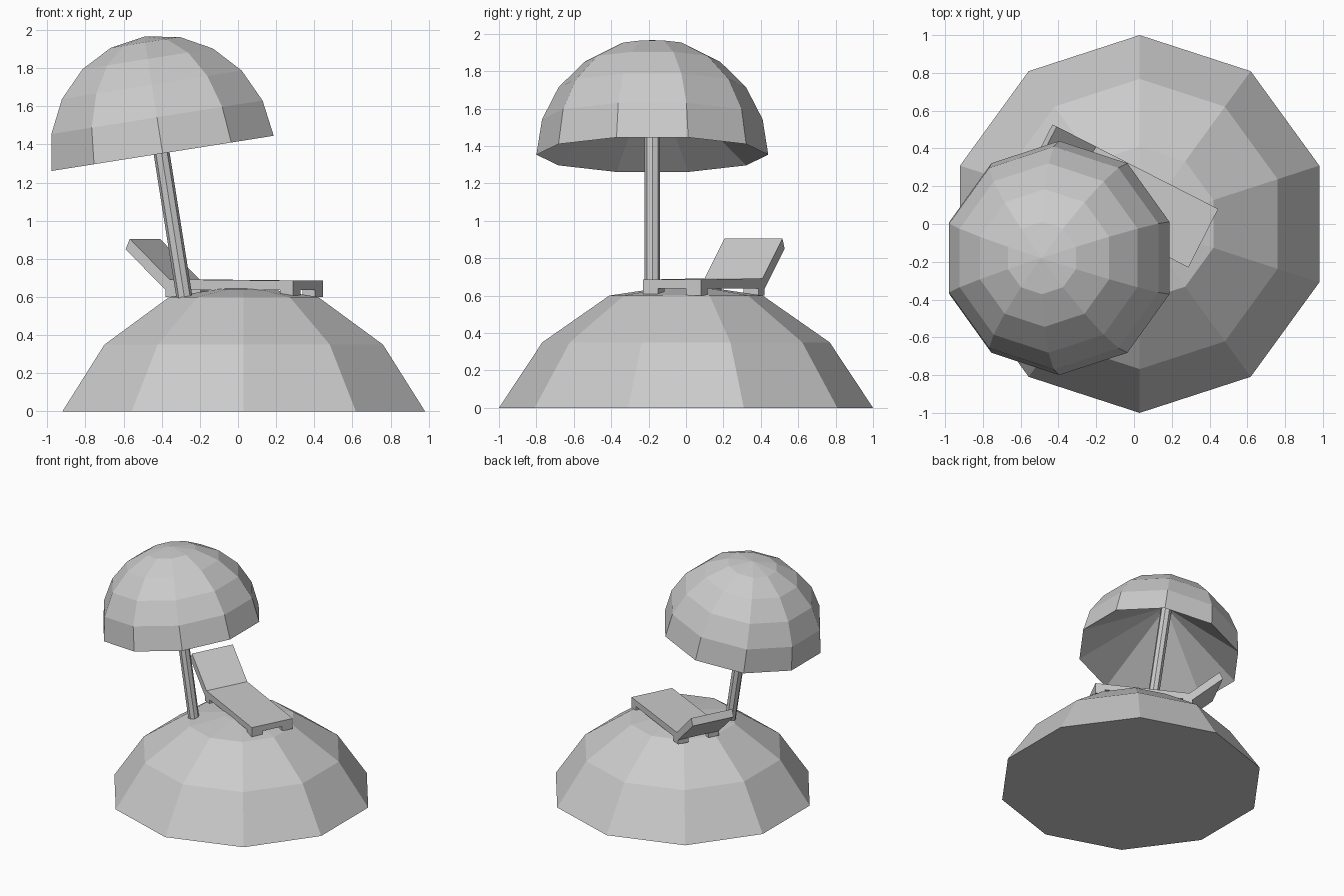
import bpy, math
from mathutils import Matrix, Vector

if "Cube" in bpy.data.objects:
    bpy.data.objects.remove(bpy.data.objects["Cube"])

mat = bpy.data.materials.new("plain_grey")
mat.diffuse_color = (0.6, 0.6, 0.6, 1)
mat.use_nodes = True
mat.node_tree.nodes["Principled BSDF"].inputs["Base Color"].default_value = mat.diffuse_color


def make(name, verts, faces, matrix=Matrix()):
    me = bpy.data.meshes.new(name)
    me.from_pydata([matrix @ Vector(v) for v in verts], [], faces)
    me.materials.append(mat)
    me.validate()
    ob = bpy.data.objects.new(name, me)
    bpy.context.collection.objects.link(ob)
    return ob


def lathe(name, rings, n, matrix=Matrix()):
    """Spin (radius, height) rings from bottom to top; radius 0 closes with a point."""
    verts, faces, rows = [], [], []
    for r, z in rings:
        start = len(verts)
        count = n if r else 1
        for i in range(count):
            a = math.pi / 2 + 2 * math.pi * i / n
            verts.append((r * math.cos(a), r * math.sin(a), z))
        rows.append([start + i % count for i in range(n)])
    for lo, hi in zip(rows, rows[1:]):
        for i in range(n):
            j = (i + 1) % n
            f = [lo[i], lo[j], hi[j], hi[i]]
            faces.append(list(dict.fromkeys(f)))
    return make(name, verts, faces, matrix)


def prism(name, profile, v0, v1, matrix):
    """Extrude an (s, z) outline sideways from v0 to v1."""
    n = len(profile)
    verts = [(s, v, z) for v in (v0, v1) for s, z in profile]
    faces = [list(range(n)), list(range(2 * n - 1, n - 1, -1))]
    for i in range(n):
        j = (i + 1) % n
        faces.append([j, i, i + n, j + n])
    return make(name, verts, faces, matrix)


# ten-sided island mound
lathe("island", [(0, 0), (1, 0), (0.768, 0.35), (0.41, 0.6), (0.13, 0.642), (0, 0.65)],
      10, Matrix.Translation((0.03, 0, 0)))

# tilted parasol: dome outside, plain cone inside
tilt = Matrix.Rotation(math.radians(-9), 4, 'Y')
R = 0.62
dome = [(0, 0.45)] + [(R * math.cos(math.radians(a)), R * math.sin(math.radians(a)))
                      for a in range(0, 90, 18)] + [(0, R)]
lathe("parasol_canopy", dome, 10, Matrix.Translation((-0.395, -0.18, 1.353)) @ tilt)
lathe("parasol_pole", [(0, 0), (0.042, 0), (0.042, 1.25), (0, 1.25)], 8,
      Matrix.Translation((-0.28, -0.18, 0.592)) @ tilt)

# lounger: local x runs from foot to head, y across the width
u, v = Vector((-0.891, 0.454, 0)), Vector((-0.454, -0.891, 0))
bed = Matrix(((u.x, v.x, 0, 0.367), (u.y, v.y, 0, -0.075), (0, 0, 1, 0), (0, 0, 0, 1)))
W = 0.174
prism("lounger_bed", [(0, 0.685), (0.727, 0.692), (0.96, 0.905), (0.985, 0.85),
                      (0.75, 0.637), (0, 0.637)], -W, W, bed)
for label, s0, s1 in (("foot", 0, 0.075), ("head", 0.675, 0.75)):
    for side, a, b in (("left", -W, -W + 0.09), ("right", W - 0.09, W)):
        prism(f"lounger_{label}_leg_{side}",
              [(s0, 0.64), (s1, 0.64), (s1, 0.6), (s0, 0.6)], a, b, bed)

# make every shell face outwards
import bmesh
for ob in bpy.data.objects:
    bm = bmesh.new()
    bm.from_mesh(ob.data)
    bmesh.ops.recalc_face_normals(bm, faces=bm.faces)
    bm.to_mesh(ob.data)
    bm.free()
